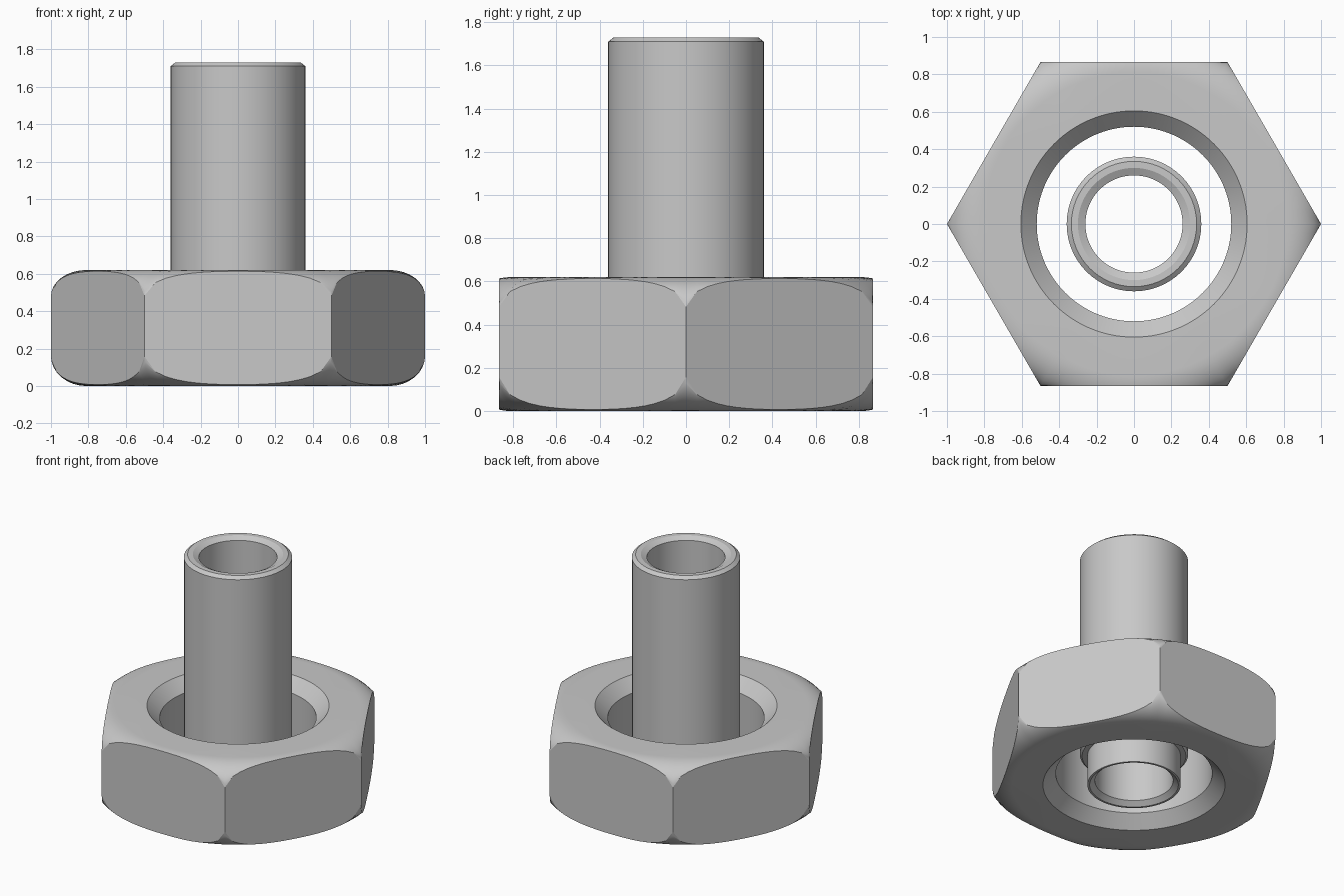
import bpy
import bmesh
import math

cube = bpy.data.objects.get("Cube")
if cube:
    bpy.data.objects.remove(cube, do_unlink=True)

# Single plain metal colour
GREY = (0.58, 0.58, 0.58, 1.0)
metal = bpy.data.materials.new("grey metal")
metal.use_nodes = True
metal.diffuse_color = GREY
metal.node_tree.nodes["Principled BSDF"].inputs["Base Color"].default_value = GREY

HEIGHT = 0.62      # nut height
FLAT = 0.866       # centre to flat
CROWN = 0.81       # radius where the rounded corners begin


def revolve(name, profile, segments):
    """Sweep a closed (radius, z) loop round z; profile(angle) gives the loop."""
    bm = bmesh.new()
    rings = []
    for i in range(segments):
        a = math.tau * i / segments
        rings.append([bm.verts.new((r * math.cos(a), r * math.sin(a), z))
                      for r, z in profile(a)])
    for i, ring in enumerate(rings):
        nxt = rings[(i + 1) % segments]
        for j in range(len(ring)):
            k = (j + 1) % len(ring)
            bm.faces.new((ring[j], nxt[j], nxt[k], ring[k]))
    bmesh.ops.recalc_face_normals(bm, faces=bm.faces)
    mesh = bpy.data.meshes.new(name)
    bm.to_mesh(mesh)
    bm.free()
    mesh.materials.append(metal)
    obj = bpy.data.objects.new(name, mesh)
    bpy.context.collection.objects.link(obj)
    bpy.ops.object.select_all(action="DESELECT")
    obj.select_set(True)
    bpy.context.view_layer.objects.active = obj
    bpy.ops.object.shade_smooth_by_angle(angle=math.radians(25))
    return obj


def crown_drop(r, depth):
    """How far the rounded corner falls away at radius r."""
    u = min(1.0, (r - CROWN) / (1.0 - CROWN))
    return depth * (1.0 - math.sqrt(1.0 - u * u))


def nut_profile(angle):
    """Bored hexagon whose rounded ends meet the flats in arcs."""
    sector = math.radians(60)
    edge = FLAT / math.cos(angle % sector - sector / 2)
    steps = [CROWN + (edge - CROWN) * math.sin(math.pi / 2 * i / 8) for i in range(9)]
    bottom = [(r, crown_drop(r, 0.16)) for r in steps]
    top = [(r, HEIGHT - crown_drop(r, 0.14)) for r in reversed(steps)]
    return ([(0.52, 0.085), (0.605, 0.0)] + bottom + top
            + [(0.605, HEIGHT), (0.52, HEIGHT - 0.085)])


def tube_profile(angle):
    """Hollow sleeve with chamfered ends and a narrower foot."""
    return [(0.26, 0.03), (0.295, 0.0), (0.31, 0.0), (0.31, 0.22), (0.345, 0.22),
            (0.36, 0.235), (0.36, 1.71), (0.335, 1.73), (0.30, 1.73), (0.26, 1.71)]


nut = revolve("hex_nut", nut_profile, 120)
revolve("centre_tube", tube_profile, 64)

# Keep a crisp edge between the flats and the rounded corners
bm = bmesh.new()
bm.from_mesh(nut.data)


def is_flat(face):
    c = face.calc_center_median()
    return abs(face.normal.z) < 0.01 and math.hypot(c.x, c.y) > CROWN


for e in bm.edges:
    if len({is_flat(f) for f in e.link_faces}) == 2:
        e.smooth = False
bm.to_mesh(nut.data)
bm.free()
